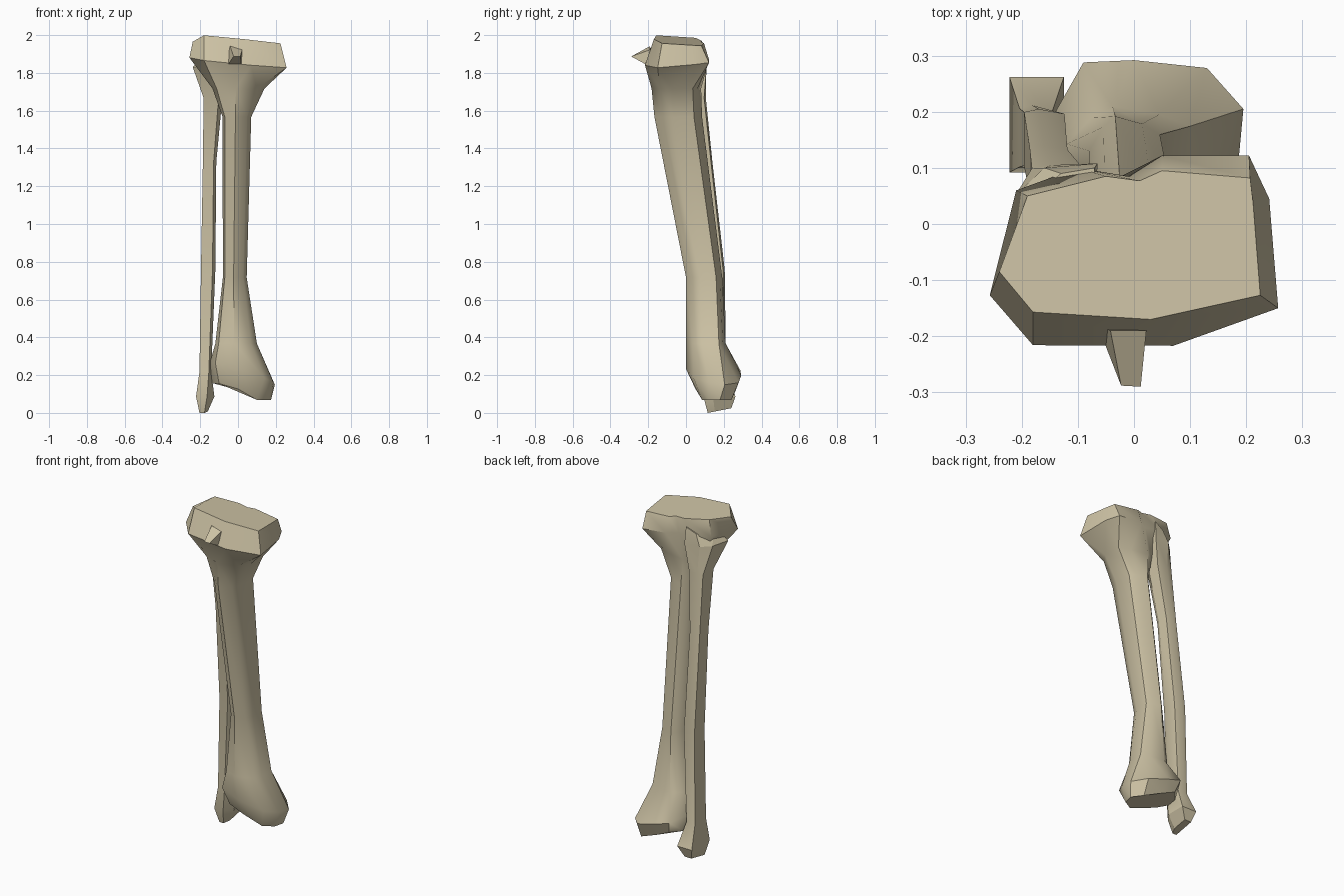
import bpy, bmesh, math

if "Cube" in bpy.data.objects:
    bpy.data.objects.remove(bpy.data.objects["Cube"])

bone = bpy.data.materials.new("bone")
bone.diffuse_color = (0.62, 0.55, 0.38, 1)
bone.use_nodes = True
bone.node_tree.nodes["Principled BSDF"].inputs["Base Color"].default_value = bone.diffuse_color


def build(name, verts, faces, angle):
    me = bpy.data.meshes.new(name)
    me.from_pydata(verts, [], faces)
    bm = bmesh.new()
    bm.from_mesh(me)
    bmesh.ops.recalc_face_normals(bm, faces=bm.faces)
    bm.to_mesh(me)
    bm.free()
    me.materials.append(bone)
    ob = bpy.data.objects.new(name, me)
    bpy.context.collection.objects.link(ob)
    bpy.ops.object.select_all(action='DESELECT')
    ob.select_set(True)
    bpy.context.view_layer.objects.active = ob
    bpy.ops.object.shade_smooth_by_angle(angle=math.radians(angle))
    return ob


def loft(name, rings, angle):
    n = len(rings[0])
    verts = [p for r in rings for p in r]
    faces = [(i * n + j, i * n + (j + 1) % n, (i + 1) * n + (j + 1) % n, (i + 1) * n + j)
             for i in range(len(rings) - 1) for j in range(n)]
    faces += [tuple(range(n)), tuple(range(len(verts) - n, len(verts)))]
    return build(name, verts, faces, angle)


def tilted(points, z, sx=0, sy=0, low=-1, high=3):
    """Ring on a sloping plane, its height kept between low and high."""
    return [(x, y, min(high, max(low, z + sx * x + sy * y))) for x, y in points]


def fitted(profile, z, x0, x1, y0, y1, sy=0):
    """Unit profile stretched to a box at height z."""
    return tilted([(x0 + u * (x1 - x0), y0 + v * (y1 - y0)) for u, v in profile], z, 0, sy)


# Shin bone: knee plateau, narrow shaft, flared ankle
plateau = [(-.24, -.085), (-.18, -.157), (.03, -.17), (.225, -.127), (.212, .04), (.207, .082),
           (.05, .095), (.01, .077), (-.05, .085), (-.19, .05)]
rim = [(-.257, -.127), (-.18, -.216), (.07, -.217), (.257, -.15), (.241, .045), (.205, .122),
       (.05, .122), (-.01, .085), (-.1, .1), (-.21, .06)]
ankle = [(-.15, .12), (-.12, .02), (0, 0), (.14, .04), (.187, .12), (.195, .205),
         (.13, .278), (0, .292), (-.09, .288), (-.14, .2)]
sole = [(-.137, .13), (-.1, .065), (0, .05), (.1, .085), (.16, .12), (.175, .18),
        (.13, .24), (.02, .262), (-.07, .262), (-.125, .2)]
shaft = [(0, .45), (.08, .17), (.45, 0), (.85, .17), (1, .4), (1, .83),
         (.75, .93), (.37, 1), (.2, .9), (0, .68)]
top = tilted(plateau, 1.973, -.1, -.07)
top[0] = (-.24, -.085, 1.968)
shin_rings = [top, tilted(rim, 1.868, -.1, .08)]
shin_rings += [fitted(shaft, *s) for s in (
    (1.72, -.135, .14, -.182, .08),
    (1.57, -.082, .07, -.167, .085),
    (.72, -.08, .046, 0, .192),
    (.37, -.12, .1, 0, .21))]
shin_rings += [tilted(ankle, .235, -.3, -.12), tilted(sole, .13, -.6, 0, .072, .158)]
loft("shin_bone", shin_rings, 42)

# Bump below the knee: wedge with a short tip edge
bump = [(-.065, -.18, 1.83), (.02, -.18, 1.83), (.022, -.19, 1.925), (-.042, -.19, 1.945),
        (-.023, -.288, 1.89), (.012, -.29, 1.89)]
build("shin_bump", bump, [(0, 1, 5, 4), (3, 4, 5, 2), (0, 4, 3), (1, 2, 5), (0, 3, 2, 1)], 20)

# Thin outer bone, its head tucked under the plateau and its foot boxy
outer = [(0, .08), (.8, 0), (1, .3), (.95, .92), (.35, 1), (0, .95)]
outer_foot = [(0, 0), (.6, 0), (1, .3), (1, 1), (.35, 1), (0, 1)]
head = [(-.2, -.05), (-.14, -.06), (-.08, 0), (-.07, .1), (-.13, .09), (-.2, .03)]
brow = [(-.24, -.06), (-.15, -.07), (-.07, 0), (-.065, .108), (-.16, .1), (-.212, .05)]
outer_rings = [tilted(head, 1.965, .48), tilted(brow, 1.835)]
outer_rings += [fitted(outer, *s) for s in (
    (1.67, -.182, -.083, -.01, .105),
    (1.33, -.186, -.115, .045, .14),
    (.76, -.196, -.12, .095, .205),
    (.22, -.204, -.142, .092, .212))]
outer_rings += [fitted(outer_foot, .09, -.222, -.125, .092, .262),
                fitted(outer_foot, -.02, -.204, -.16, .115, .24, .2)]
loft("outer_bone", outer_rings, 25)

# Settle the lowest point on the ground
obs = list(bpy.context.collection.objects)
low = min(v.co.z for o in obs for v in o.data.vertices)
for o in obs:
    for v in o.data.vertices:
        v.co.z -= low
